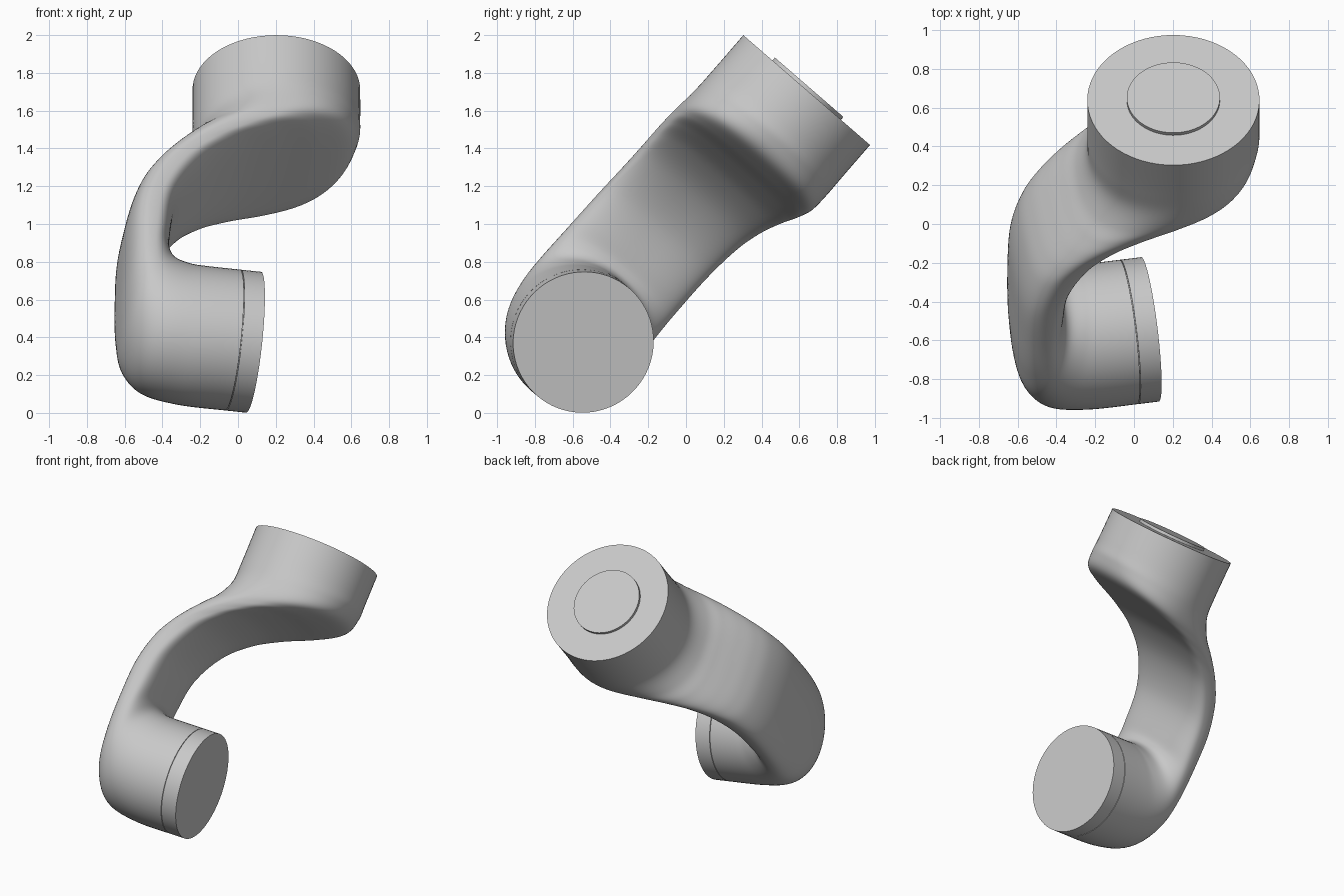
import bpy, bmesh
from math import cos, sin, pi, radians, copysign
from mathutils import Matrix, Vector

default = bpy.data.objects.get("Cube")
if default:
    bpy.data.objects.remove(default, do_unlink=True)

# One plain grey finish
grey = bpy.data.materials.new("satin_grey")
grey.use_nodes = True
colour = (0.58, 0.58, 0.58, 1)
grey.diffuse_color = colour
grey.node_tree.nodes["Principled BSDF"].inputs["Base Color"].default_value = colour

# The link is built upright in its own plane of symmetry, then tilted as a whole
TILT = (Matrix.Rotation(radians(-40.9), 4, 'X')
        @ Matrix.Translation((0.203, -0.636, 0))
        @ Matrix.Rotation(radians(9.2), 4, 'Z'))
SIDES = 72
STEPS = 7


def finish(name, bm):
    """Turn a bmesh into a tilted, smooth-shaded object."""
    bmesh.ops.recalc_face_normals(bm, faces=bm.faces)
    bm.transform(TILT)
    mesh = bpy.data.meshes.new(name)
    bm.to_mesh(mesh)
    bm.free()
    mesh.materials.append(grey)
    obj = bpy.data.objects.new(name, mesh)
    bpy.context.collection.objects.link(obj)
    bpy.ops.object.select_all(action='DESELECT')
    obj.select_set(True)
    bpy.context.view_layer.objects.active = obj
    bpy.ops.object.shade_smooth_by_angle(angle=radians(35))


def loft(bm, rings):
    """Skin a list of point rings and close both ends."""
    loops = [[bm.verts.new(p) for p in ring] for ring in rings]
    for a, b in zip(loops, loops[1:]):
        for i in range(SIDES):
            j = (i + 1) % SIDES
            bm.faces.new((a[i], a[j], b[j], b[i]))
    bm.faces.new(loops[0])
    bm.faces.new(loops[-1])


def section(outer_x, outer_z, inner_x, inner_z, half_width, power):
    """Rounded cross-section spanning the outer and inner wall."""
    outer = Vector((outer_x, 0, outer_z))
    inner = Vector((inner_x, 0, inner_z))
    middle, reach = (outer + inner) / 2, (outer - inner) / 2
    points = []
    for i in range(SIDES):
        angle = 2 * pi * i / SIDES
        c, s = (copysign(abs(f) ** (2 / power), f) for f in (cos(angle), sin(angle)))
        points.append(middle + reach * c + Vector((0, half_width * s, 0)))
    return points


def spline(rows):
    """Smoothly interpolate between the control sections."""
    padded = [rows[0]] + rows + [rows[-1]]
    result = []
    for a, b, c, d in zip(padded, padded[1:], padded[2:], padded[3:]):
        for k in range(STEPS):
            t = k / STEPS
            result.append([
                q + t * ((r - p) + t * ((2 * p - 5 * q + 4 * r - s)
                                        + t * (3 * (q - r) + s - p))) / 2
                for p, q, r, s in zip(a, b, c, d)])
    result.append(rows[-1])
    return result


def turned(bm, axis_point, axis, profile):
    """Round part from (distance along axis, radius) pairs."""
    turn = Vector((0, 0, 1)).rotation_difference(Vector(axis)).to_matrix()
    rings = []
    for along, radius in profile:
        rings.append([Vector(axis_point) + turn @ Vector(
            (radius * cos(2 * pi * i / SIDES), radius * sin(2 * pi * i / SIDES), along))
            for i in range(SIDES)])
    loft(bm, rings)


# Body: outer wall x, z; inner wall x, z; half width; squareness
controls = [
    [-.444, 1.71, .444, 1.71, .444, 2],
    [-.444, 1.45, .444, 1.5, .444, 2],
    [-.447, 1.29, .437, 1.4, .444, 2.1],
    [-.495, 1.16, .38, 1.3, .44, 2.5],
    [-.56, 1.07, .22, 1.23, .425, 3],
    [-.64, .97, 0, 1.16, .405, 3.3],
    [-.72, .86, -.22, 1.06, .385, 3.3],
    [-.785, .73, -.42, .9, .37, 3.2],
    [-.83, .53, -.56, .67, .365, 3.1],
    [-.843, .25, -.598, .42, .367, 2.8],
    [-.843, -.02, -.59, .34, .372, 2.4],
    [-.815, -.24, -.55, .308, .375, 2.1],
    [-.71, -.39, -.47, .302, .375, 2],
    [-.5, -.443, -.4, .302, .375, 2],
    [-.235, -.448, -.235, .302, .375, 2],
]
body = bmesh.new()
loft(body, [section(*row) for row in spline(controls)])
finish("link_body", body)

# Lower end cap, separated from the body by a fine groove
lower = (-.235, 0, -.073)
cap = bmesh.new()
turned(cap, lower, (1, 0, 0), [(-.02, .367), (.004, .367), (.004, .375), (.113, .375)])
finish("lower_end_cap", cap)

# Raised centring disc on the upper flange
disc = bmesh.new()
turned(disc, (0, 0, 1.7), (0, 0, 1), [(0, .24), (.03, .24)])
finish("upper_centring_disc", disc)
